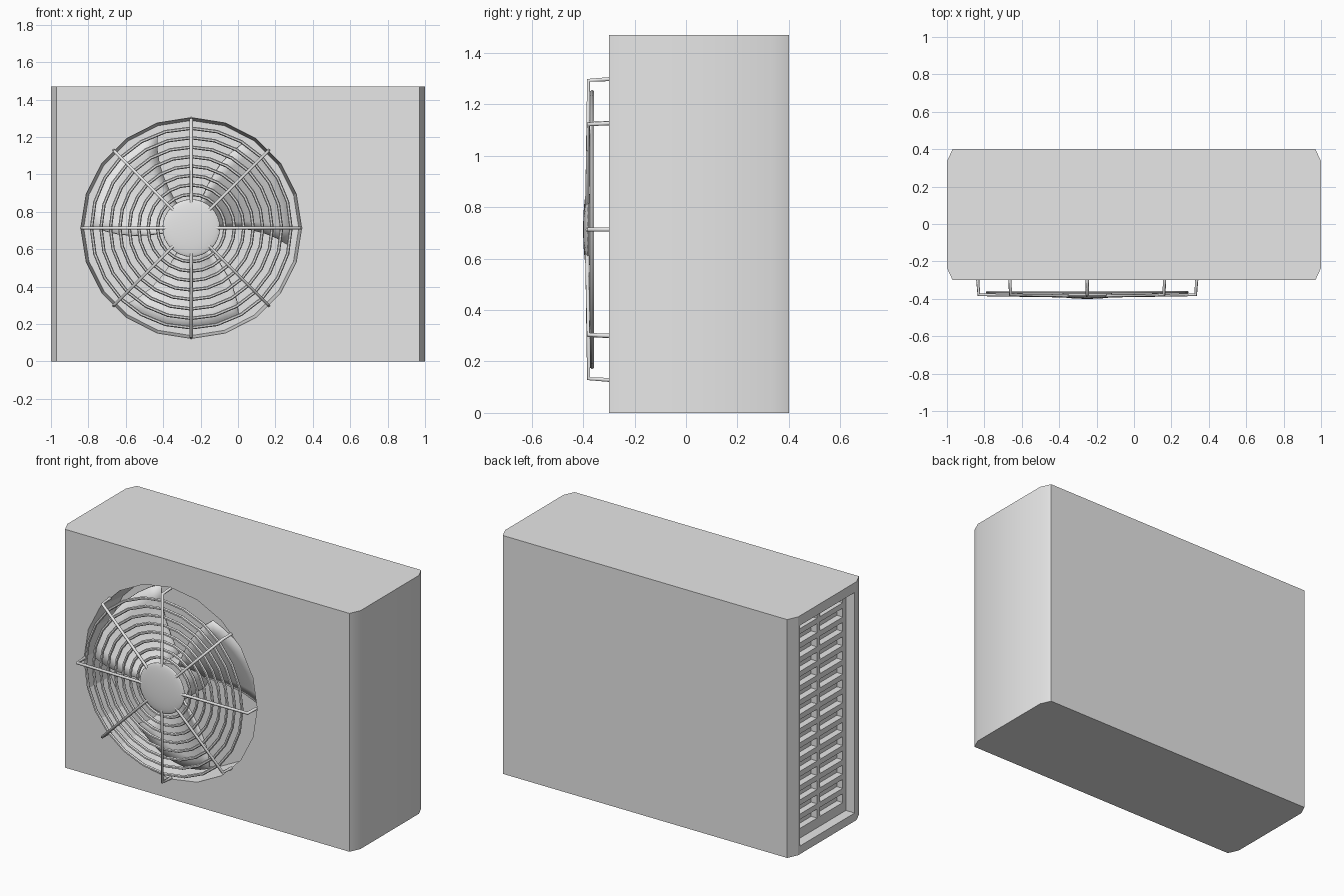
import bpy, bmesh
from math import radians, sin, cos, pi
from mathutils import Vector

if "Cube" in bpy.data.objects:
    bpy.data.objects.remove(bpy.data.objects["Cube"], do_unlink=True)

grey = bpy.data.materials.new("light grey")
grey.use_nodes = True
grey.diffuse_color = (0.8, 0.8, 0.8, 1)
grey.node_tree.nodes["Principled BSDF"].inputs["Base Color"].default_value = (0.8, 0.8, 0.8, 1)

FAN_X, FAN_Z = -0.25, 0.713
HEIGHT = 1.47
FACE_TURN = (pi / 2, 0, 0)


def finish(obj, name, smooth=True):
    obj.name = name
    obj.data.materials.append(grey)
    if smooth:
        bpy.ops.object.select_all(action='DESELECT')
        obj.select_set(True)
        bpy.context.view_layer.objects.active = obj
        bpy.ops.object.shade_smooth_by_angle(angle=radians(50))
    return obj


def from_bmesh(bm, name):
    bmesh.ops.recalc_face_normals(bm, faces=bm.faces)
    mesh = bpy.data.meshes.new(name)
    bm.to_mesh(mesh)
    bm.free()
    obj = bpy.data.objects.new(name, mesh)
    bpy.context.collection.objects.link(obj)
    return obj


def add_box(bm, lo, hi):
    lo, hi = Vector(lo), Vector(hi)
    verts = bmesh.ops.create_cube(bm, size=1)["verts"]
    bmesh.ops.scale(bm, vec=hi - lo, verts=verts)
    bmesh.ops.translate(bm, vec=(lo + hi) / 2, verts=verts)


def cut(target, cutter):
    mod = target.modifiers.new("cut", 'BOOLEAN')
    mod.operation = 'DIFFERENCE'
    mod.solver = 'EXACT'
    mod.object = cutter
    bpy.context.view_layer.objects.active = target
    bpy.ops.object.modifier_apply(modifier=mod.name)
    bpy.data.objects.remove(cutter, do_unlink=True)


def fan_point(r, a, y):
    return Vector((FAN_X + r * cos(a), y, FAN_Z + r * sin(a)))


# Casing: chamfered outline raised to full height
bm = bmesh.new()
outline = [(-0.97, -0.30), (0.97, -0.30), (1, -0.235), (1, 0.335),
           (0.97, 0.40), (-0.97, 0.40), (-1, 0.335), (-1, -0.235)]
base = bm.faces.new([bm.verts.new((x, y, 0)) for x, y in outline])
top = bmesh.ops.extrude_face_region(bm, geom=[base])["geom"]
bmesh.ops.translate(bm, vec=(0, 0, HEIGHT), verts=[v for v in top if isinstance(v, bmesh.types.BMVert)])
casing = finish(from_bmesh(bm, "casing"), "casing", False)

# Round fan well in the front
bpy.ops.mesh.primitive_cone_add(vertices=20, radius1=0.575, radius2=0.592, depth=0.22,
                                location=(FAN_X, -0.21, FAN_Z), rotation=FACE_TURN)
cut(casing, bpy.context.object)

# Sunken side panel, then two columns of vent slots
bm = bmesh.new()
add_box(bm, (-1.1, -0.215, 0.05), (-0.94, 0.315, HEIGHT - 0.06))
cut(casing, from_bmesh(bm, "panel_cutter"))
bm = bmesh.new()
for row in range(15):
    z = 0.11 + row * 0.088
    for y in (-0.185, 0.065):
        add_box(bm, (-1.0, y, z), (-0.90, y + 0.22, z + 0.055))
cut(casing, from_bmesh(bm, "slot_cutter"))

# Smooth only the plain side's corners
bm = bmesh.new()
bm.from_mesh(casing.data)
for f in bm.faces:
    f.smooth = True
for e in bm.edges:
    e.smooth = (e.calc_face_angle(pi) < radians(30)
                and all(v.co.x > 0.9 for v in e.verts))
bm.to_mesh(casing.data)
bm.free()

# Fan blades: three twisted sectors
for i in range(3):
    bm = bmesh.new()
    grid = []
    for s in range(7):
        r = 0.10 + 0.43 * s / 6
        row = []
        for t in range(9):
            d = (t / 8 - 0.5) * 1.2
            sweep = 0.2 * (s / 6) ** 2
            a = radians(150 + 120 * i) + d - sweep + 0.1
            row.append(bm.verts.new(fan_point(r, a, -0.205 - 0.13 * d)))
        grid.append(row)
    for s in range(6):
        for t in range(8):
            bm.faces.new((grid[s][t], grid[s][t + 1], grid[s + 1][t + 1], grid[s + 1][t]))
    blade = from_bmesh(bm, "fan_blade")
    mod = blade.modifiers.new("thickness", 'SOLIDIFY')
    mod.thickness = 0.012
    mod.offset = 0
    finish(blade, f"fan_blade_{i + 1}")

# Fan motor hub
bpy.ops.mesh.primitive_cylinder_add(vertices=24, radius=0.12, depth=0.2,
                                    location=(FAN_X, -0.20, FAN_Z), rotation=FACE_TURN)
finish(bpy.context.object, "fan_hub")

# Guard rings
for i in range(8):
    bpy.ops.mesh.primitive_torus_add(major_radius=0.18 + 0.0505 * i, minor_radius=0.009,
                                     major_segments=24, minor_segments=6,
                                     location=(FAN_X, -0.365, FAN_Z), rotation=FACE_TURN)
    finish(bpy.context.object, f"guard_ring_{i + 1}")

# Guard spokes, bent back to the casing
for i in range(8):
    a = i * pi / 4
    curve = bpy.data.curves.new("guard_spoke", 'CURVE')
    curve.dimensions = '3D'
    curve.bevel_depth = 0.009
    curve.bevel_resolution = 1
    curve.use_fill_caps = True
    line = curve.splines.new('POLY')
    path = [(0.1, -0.384), (0.58, -0.379), (0.585, -0.295)]
    line.points.add(len(path) - 1)
    for p, (r, y) in zip(line.points, path):
        p.co = (*fan_point(r, a, y), 1)
    spoke = bpy.data.objects.new("guard_spoke", curve)
    bpy.context.collection.objects.link(spoke)
    finish(spoke, f"guard_spoke_{i + 1}", False)

# Domed cap in the middle of the guard
bpy.ops.mesh.primitive_uv_sphere_add(segments=32, ring_count=16, radius=1,
                                     location=(FAN_X, -0.382, FAN_Z), rotation=FACE_TURN)
cap = bpy.context.object
cap.scale = (0.154, 0.154, 0.018)
finish(cap, "guard_cap")
